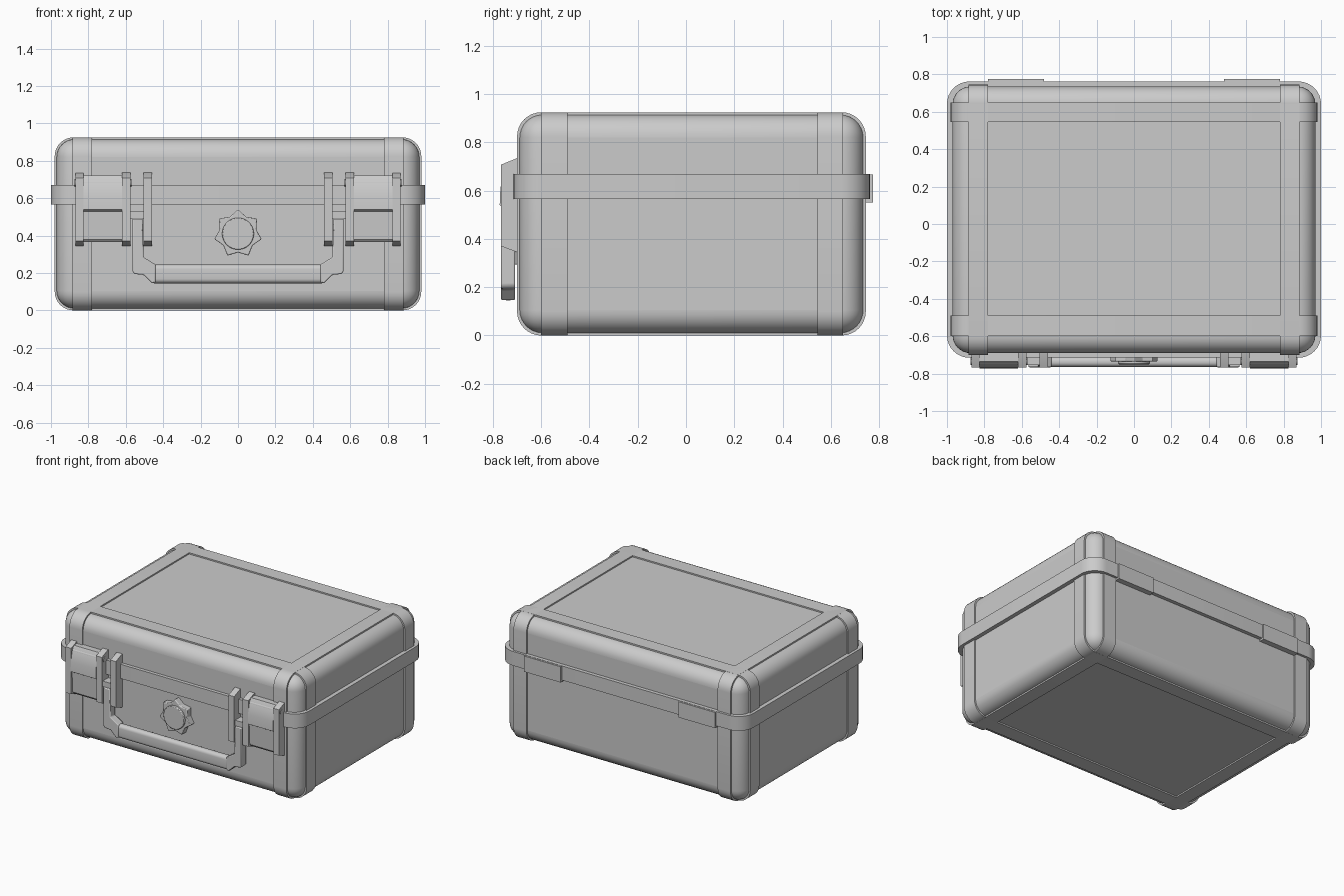
import bpy, bmesh
from math import sin, cos, pi
from mathutils import Matrix, Vector

if "Cube" in bpy.data.objects:
    bpy.data.objects.remove(bpy.data.objects["Cube"])


def finish(name, bm, mirror=False, bevel=0.0, segs=2):
    bmesh.ops.recalc_face_normals(bm, faces=bm.faces)
    me = bpy.data.meshes.new(name)
    bm.to_mesh(me)
    bm.free()
    ob = bpy.data.objects.new(name, me)
    bpy.context.collection.objects.link(ob)
    if bevel:
        m = ob.modifiers.new("bevel", 'BEVEL')
        m.width, m.segments, m.limit_method = bevel, segs, 'ANGLE'
    if mirror:
        m = ob.modifiers.new("mirror", 'MIRROR')
        m.use_axis = (True, False, False)
        m.use_mirror_merge = False
    bpy.ops.object.select_all(action='DESELECT')
    ob.select_set(True)
    bpy.context.view_layer.objects.active = ob
    bpy.ops.object.shade_smooth_by_angle(angle=0.5)
    return ob


def prism(name, pts, axis, a, b, **kw):
    """Extrude a 2D outline along an axis from a to b."""
    put = {'x': lambda p, t: (t, p[0], p[1]),
           'y': lambda p, t: (p[0], t, p[1]),
           'z': lambda p, t: (p[0], p[1], t)}[axis]
    bm = bmesh.new()
    lo = [bm.verts.new(put(p, a)) for p in pts]
    hi = [bm.verts.new(put(p, b)) for p in pts]
    bm.faces.new(lo)
    bm.faces.new(hi)
    for i in range(len(pts)):
        j = (i + 1) % len(pts)
        bm.faces.new((lo[i], lo[j], hi[j], hi[i]))
    return finish(name, bm, **kw)


def box(name, x, y, z, **kw):
    return prism(name, [(x[0], y[0]), (x[1], y[0]), (x[1], y[1]), (x[0], y[1])], 'z', *z, **kw)


def round_rect(u0, u1, v0, v1, r, n=8):
    pts = []
    for k, (u, v) in enumerate([(u1 - r, v1 - r), (u0 + r, v1 - r), (u0 + r, v0 + r), (u1 - r, v0 + r)]):
        for i in range(n + 1):
            t = (k + i / n) * pi / 2
            pts.append((u + r * cos(t), v + r * sin(t)))
    return pts


def ring(cx, cz, radii, n):
    """Star or circle outline with its first point upward."""
    return [(cx + radii[i % len(radii)] * sin(2 * pi * i / n),
             cz + radii[i % len(radii)] * cos(2 * pi * i / n)) for i in range(n)]


# Case shell
box("case_body", (-0.97, 0.97), (-0.69, 0.735), (0.01, 0.915), bevel=0.095, segs=8)

# Raised reinforcing bands crossing at the corners
prism("front_back_band", round_rect(-0.70, 0.745, 0, 0.925, 0.1), 'x', 0.78, 0.885, mirror=True)
for label, y0, y1 in (("front", -0.60, -0.49), ("rear", 0.545, 0.65)):
    prism(label + "_side_band", round_rect(-0.98, 0.98, 0, 0.925, 0.1), 'y', y0, y1)

# Lid rim and hinges
prism("lid_rim", round_rect(-1.0, 1.0, -0.715, 0.762, 0.12), 'z', 0.565, 0.67)
box("hinge", (0.48, 0.78), (0.70, 0.775), (0.552, 0.668), mirror=True)

# Upright ribs holding the latches and the handle
rib = [(-0.68, 0.738), (-0.70, 0.735), (-0.766, 0.708), (-0.766, 0.37), (-0.70, 0.345), (-0.68, 0.345)]
for label, x0, x1 in (("outer_latch", 0.825, 0.87), ("inner_latch", 0.575, 0.62), ("handle", 0.46, 0.505)):
    prism(label + "_rib", rib, 'x', x0, x1, mirror=True)

# Latches with hinge pin
latch = [(-0.68, 0.72), (-0.735, 0.72), (-0.755, 0.68), (-0.769, 0.61), (-0.772, 0.54),
         (-0.755, 0.53), (-0.748, 0.38), (-0.735, 0.365), (-0.68, 0.365)]
prism("latch", latch, 'x', 0.62, 0.825, mirror=True)
prism("latch_pin", ring(-0.733, 0.682, [0.02], 20), 'x', 0.57, 0.873, mirror=True)

# Handle arms, pivot and grip
arm = [(0.51, 0.49), (0.565, 0.49), (0.565, 0.21), (0.555, 0.195), (0.505, 0.19),
       (0.46, 0.145), (0.44, 0.15), (0.44, 0.245), (0.505, 0.285)]
prism("handle_arm", arm, 'y', -0.766, -0.708, mirror=True, bevel=0.006)
box("handle_pivot", (0.50, 0.58), (-0.755, -0.69), (0.49, 0.53), mirror=True)
prism("handle_grip", round_rect(-0.764, -0.71, 0.145, 0.245, 0.024, 5), 'x', -0.45, 0.45)

# Pressure valve knob
prism("valve_star", ring(0, 0.41, [0.13, 0.1], 14), 'y', -0.735, -0.68, bevel=0.005)
prism("valve_cap", ring(0, 0.41, [0.085], 40), 'y', -0.75, -0.70, bevel=0.005)
